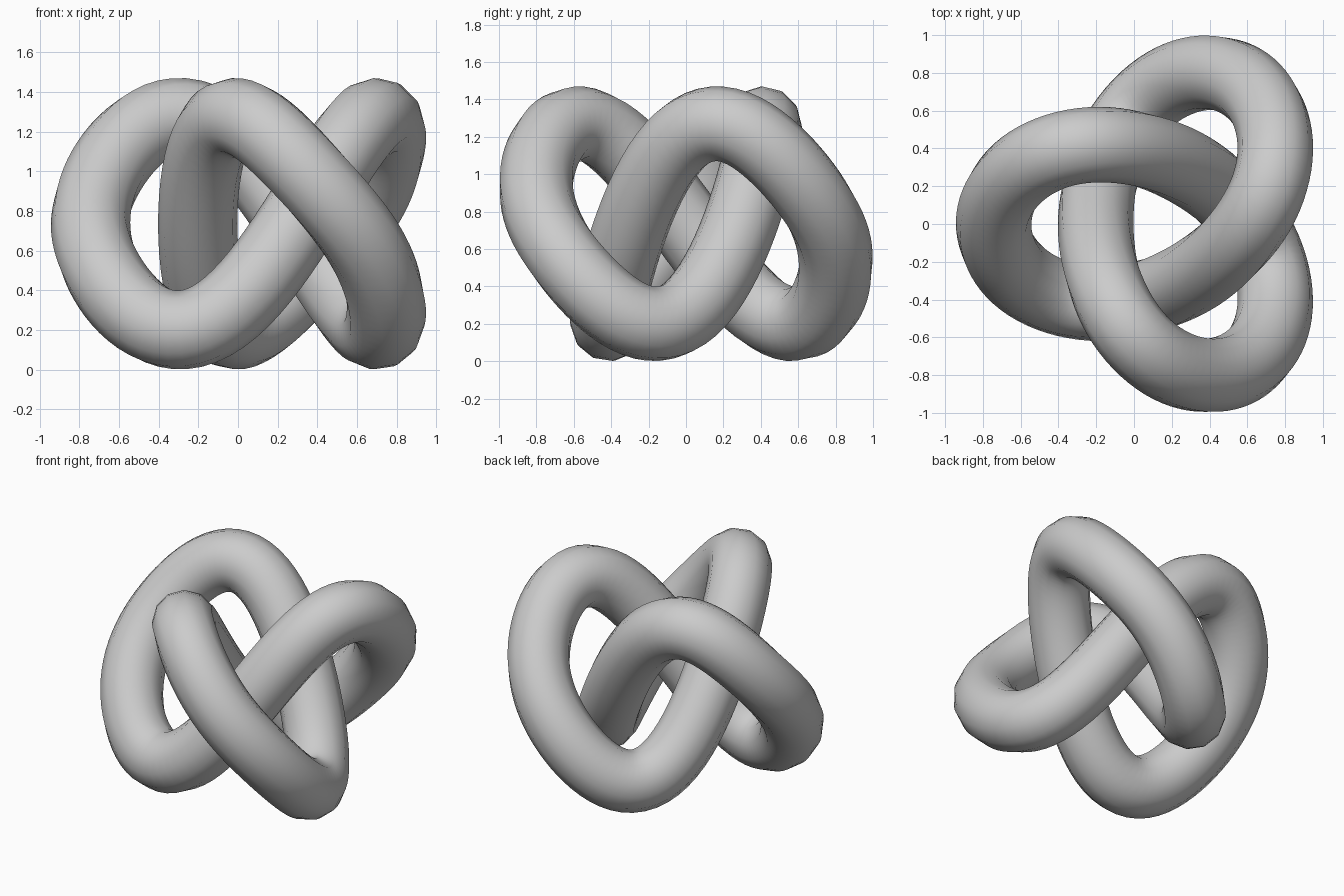
import bpy
from math import sin, cos, tau

if "Cube" in bpy.data.objects:
    bpy.data.objects.remove(bpy.data.objects["Cube"])

SEGMENTS = 180           # steps along the knot
A, B = 0.603, 0.27       # two harmonics of the trefoil path
RISE, TUBE = 0.514, 0.2  # vertical swing and tube radius


def path_point(t):
    return (0.13 - A * cos(2 * t) - B * cos(t),
            -A * sin(2 * t) + B * sin(t),
            0.735 - RISE * (sin(3 * t) - 0.15 * sin(6 * t)))


# closed centre line with a 12-sided round bevel
curve = bpy.data.curves.new("trefoil_knot", "CURVE")
curve.dimensions = "3D"
curve.twist_mode = "MINIMUM"
curve.fill_mode = "FULL"
curve.bevel_depth = TUBE
curve.bevel_resolution = 4
spline = curve.splines.new("POLY")
spline.points.add(SEGMENTS - 1)
for i, p in enumerate(spline.points):
    p.co = (*path_point(tau * i / SEGMENTS), 1)
spline.use_cyclic_u = True
spline.use_smooth = True

knot = bpy.data.objects.new("trefoil_knot", curve)
bpy.context.collection.objects.link(knot)

# turn into a smooth-shaded mesh
bpy.context.view_layer.objects.active = knot
knot.select_set(True)
bpy.ops.object.convert(target="MESH")
bpy.ops.object.shade_smooth()
